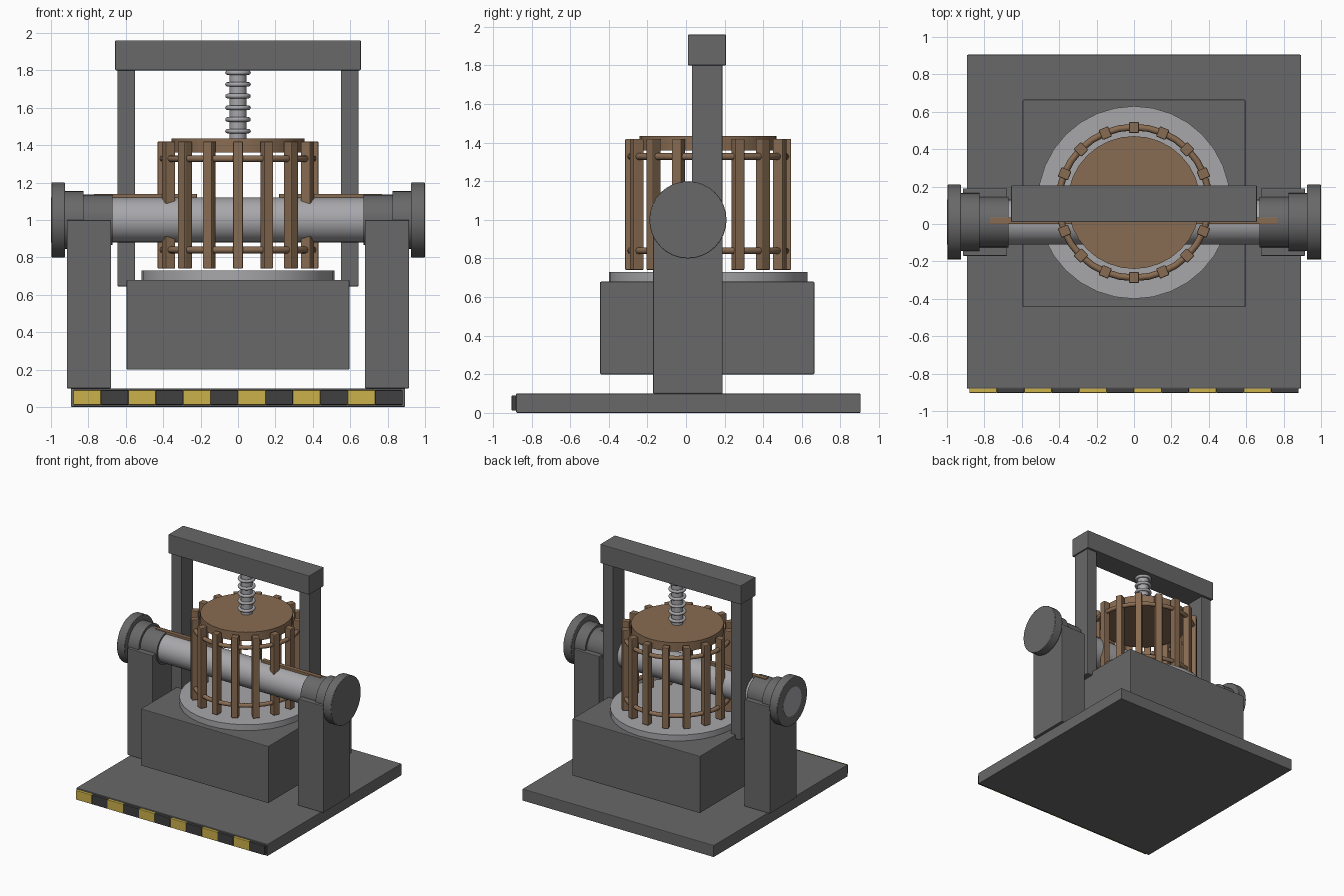
import bpy
import math
from mathutils import Matrix

cube = bpy.data.objects.get("Cube")
if cube:
    bpy.data.objects.remove(cube, do_unlink=True)


def material(name, r, g, b):
    m = bpy.data.materials.new(name)
    m.use_nodes = True
    m.diffuse_color = (r, g, b, 1)
    m.node_tree.nodes["Principled BSDF"].inputs["Base Color"].default_value = (r, g, b, 1)
    return m


iron = material("dark iron", 0.14, 0.14, 0.14)
steel = material("pale steel", 0.39, 0.39, 0.41)
wood = material("wood", 0.25, 0.15, 0.085)
yellow = material("warning yellow", 0.6, 0.44, 0.07)
black = material("warning black", 0.05, 0.05, 0.05)


def finish(name, mat, bevel=0.0):
    ob = bpy.context.object
    ob.name = name
    ob.data.materials.append(mat)
    if bevel:
        mod = ob.modifiers.new("Bevel", "BEVEL")
        mod.width = bevel
        mod.segments = 2
        mod.limit_method = "ANGLE"
    return ob


def box(name, mat, x, y, z, bevel=0.005):
    """Box from its (low, high) range on each axis."""
    bpy.ops.mesh.primitive_cube_add(size=1)
    ranges = (x, y, z)
    size = [hi - lo for lo, hi in ranges]
    mid = [(hi + lo) / 2 for lo, hi in ranges]
    mesh = bpy.context.object.data
    mesh.transform(Matrix.Translation(mid) @ Matrix.Diagonal((*size, 1)))
    return finish(name, mat, bevel)


def cylinder(name, mat, radius, span, centre, axis="Z", bevel=0.0, sides=32):
    """Cylinder along z at (x, y), or along x at (y, z)."""
    lo, hi = span
    mid = (lo + hi) / 2
    if axis == "Z":
        loc, rot = (*centre, mid), (0, 0, 0)
    else:
        loc, rot = (mid, *centre), (0, math.pi / 2, 0)
    bpy.ops.mesh.primitive_cylinder_add(vertices=sides, radius=radius, depth=hi - lo,
                                        location=loc, rotation=rot)
    bpy.ops.object.shade_smooth_by_angle(angle=math.radians(35))
    return finish(name, mat, bevel)


def ring(name, mat, major, minor, loc):
    bpy.ops.mesh.primitive_torus_add(major_radius=major, minor_radius=minor, location=loc,
                                     major_segments=32, minor_segments=8)
    bpy.ops.object.shade_smooth_by_angle(angle=math.radians(50))
    return finish(name, mat)


# Base plate with warning stripes along the front
box("base_plate", iron, (-0.893, 0.893), (-0.88, 0.905), (0, 0.1))
stripe = 1.76 / 12
for i in range(12):
    left = -0.88 + i * stripe
    box(f"warning_stripe_{i + 1}", black if i % 2 else yellow,
        (left, left + stripe), (-0.903, -0.875), (0.012, 0.09), 0.003)

# Tank and the round tray on it
CY = 0.115
box("tank", iron, (-0.595, 0.595), (-0.445, 0.665), (0.2, 0.68))
cylinder("tray", steel, 0.515, (0.67, 0.73), (0, CY))

# Slatted basket with two hoops and a pressing lid
SLATS = 16
for i in range(SLATS):
    slat = box(f"basket_slat_{i + 1}", wood, (0.372, 0.43), (-0.027, 0.027), (0.74, 1.42), 0.006)
    slat.location = (0, CY, 0)
    slat.rotation_euler.z = i * 2 * math.pi / SLATS
for name, z in (("lower_hoop", 0.84), ("upper_hoop", 1.328)):
    ring(name, wood, 0.403, 0.018, (0, CY, z))
cylinder("press_lid", wood, 0.355, (1.36, 1.435), (0, CY))

# Threaded screw
cylinder("screw_core", steel, 0.045, (1.43, 1.81), (0, CY), sides=24)
for i in range(6):
    ring(f"screw_thread_{i + 1}", steel, 0.056, 0.0125, (0, CY, 1.475 + i * 0.0625))

# Horizontal shaft, flush with the outside of the right end cap
AXLE = (0.01, 1.0)
cylinder("shaft", steel, 0.12, (-1.0, 0.9), AXLE, "X")

# Press frame beam
box("top_beam", iron, (-0.657, 0.657), (0.01, 0.207), (1.8, 1.96))

# Paired parts on both sides
for side, s in (("left", 1), ("right", -1)):
    def span(a, b):
        return tuple(sorted((s * a, s * b)))

    box(f"{side}_upright", iron, span(0.55, 0.645), (0.03, 0.188), (0.645, 1.81))
    box(f"{side}_pillar", iron, span(0.678, 0.915), (-0.17, 0.19), (0.1, 1.0))
    cylinder(f"{side}_inner_collar", iron, 0.135, span(0.67, 0.83), AXLE, "X")
    cylinder(f"{side}_outer_collar", iron, 0.155, span(0.825, 0.935), AXLE, "X")
    outer = 1.0 if s > 0 else 0.998
    cylinder(f"{side}_end_cap", iron, 0.2, span(0.925, outer), AXLE, "X", 0.004)
    box(f"{side}_shaft_key", wood, span(0.22, 0.77), (0.0, 0.035), (1.09, 1.14), 0.003)
